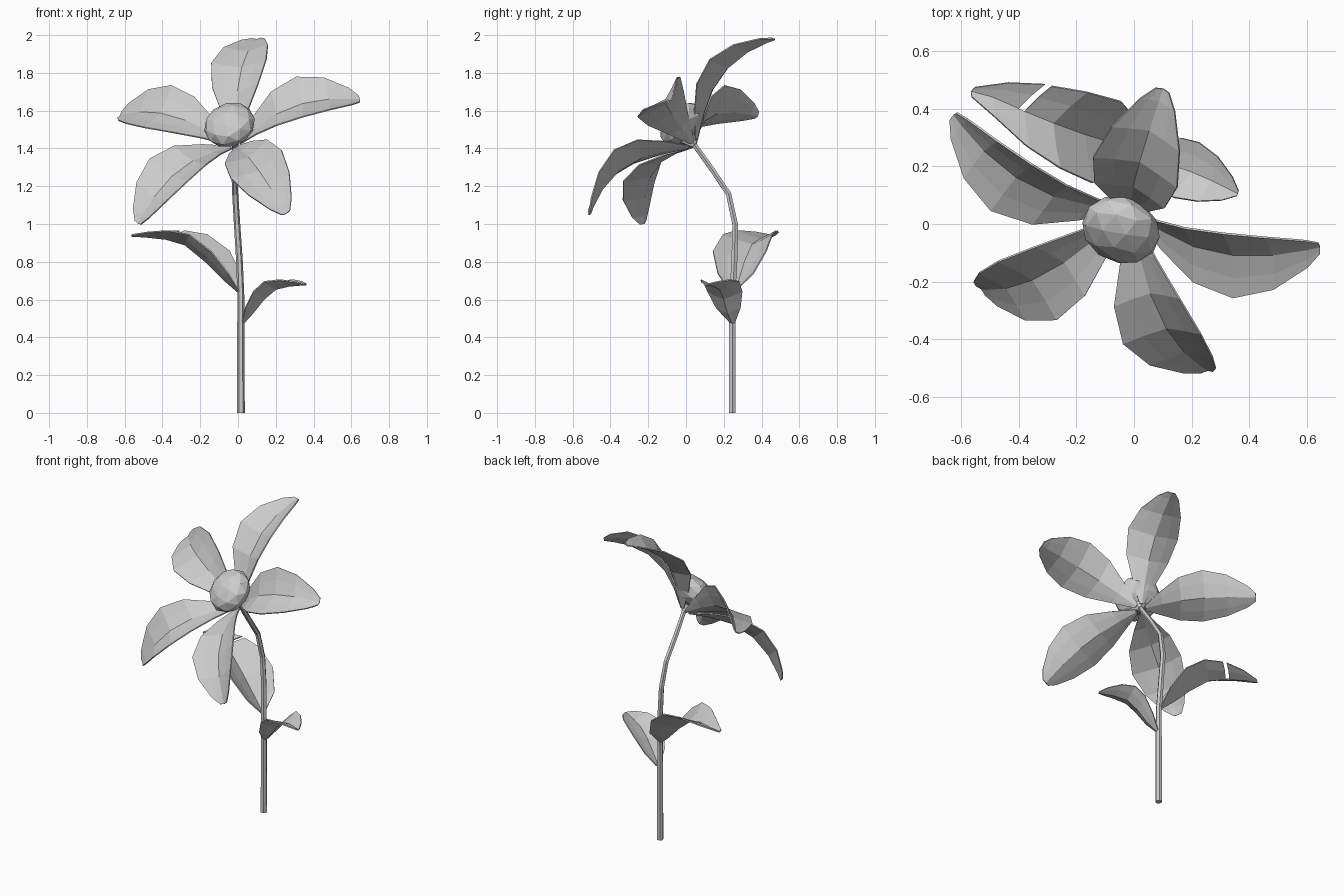
import bpy, bmesh, math
from mathutils import Vector, Matrix

if "Cube" in bpy.data.objects:
    bpy.data.objects.remove(bpy.data.objects["Cube"])

GREY = (0.6, 0.6, 0.6, 1)
mat = bpy.data.materials.new("plain grey")
mat.use_nodes = True
mat.diffuse_color = GREY
mat.node_tree.nodes["Principled BSDF"].inputs["Base Color"].default_value = GREY


def add_mesh(name, bm):
    mesh = bpy.data.meshes.new(name)
    bm.to_mesh(mesh)
    bm.free()
    mesh.materials.append(mat)
    obj = bpy.data.objects.new(name, mesh)
    bpy.context.collection.objects.link(obj)
    return obj


def blade(name, rows, side, up, back, cup, tear=None):
    """Cupped blade: rows of (rib point, half width), edges lifted along up and swept along back."""
    bm = bmesh.new()
    columns = (-1, -0.55, 0, 0.55, 1)
    grid = []
    for p, w in rows:
        p = Vector(p)
        grid.append([bm.verts.new(p + side * w * s + (up * cup + back) * w * abs(s) ** 1.2)
                     for s in columns])
    for i in range(len(rows) - 1):
        for j in range(len(columns) - 1):
            if i == tear and j >= 2:
                continue
            a, b = grid[i], grid[i + 1]
            bm.faces.new((a[j], b[j], b[j + 1], a[j + 1]))
    bmesh.ops.recalc_face_normals(bm, faces=bm.faces)
    obj = add_mesh(name, bm)
    solid = obj.modifiers.new("thickness", "SOLIDIFY")
    solid.thickness = 0.007
    solid.offset = 0
    return obj


# Flower head frame: axis faces forward and up
hub = Vector((-0.03, 0.008, 1.452))
axis = Vector((-0.29, -0.68, 0.67)).normalized()
first = Vector((0.216, 0.635, 0.743))
first = (first - axis * first.dot(axis)).normalized()

# Five equal petals: radius, height along axis, half width
petal_profile = [(0.03, -0.045, 0.015), (0.14, 0.02, 0.07), (0.27, 0.075, 0.13),
                 (0.42, 0.093, 0.155), (0.56, 0.068, 0.125), (0.67, 0.022, 0.065),
                 (0.71, 0, 0.025)]
for k in range(5):
    turn = Matrix.Rotation(math.radians(2 + 72 * k), 3, axis)
    out = turn @ first
    rows = [(hub + out * r + axis * h, w) for r, h, w in petal_profile]
    blade(f"petal_{k + 1}", rows, axis.cross(out), axis, Vector(), 0.36)

# Faceted flower centre
bm = bmesh.new()
bmesh.ops.create_icosphere(bm, subdivisions=2, radius=0.14)
bmesh.ops.scale(bm, vec=(1, 1, 0.63), verts=bm.verts)
tilt = axis.to_track_quat("Z", "Y").to_matrix().to_4x4()
bmesh.ops.transform(bm, verts=bm.verts,
                    matrix=Matrix.Translation((-0.045, -0.02, 1.525)) @ tilt)
add_mesh("flower_centre", bm)

# Small cone joining stem and petals
bm = bmesh.new()
bmesh.ops.create_cone(bm, cap_ends=True, segments=6, radius1=0.018, radius2=0.06, depth=0.07)
bmesh.ops.transform(bm, verts=bm.verts,
                    matrix=Matrix.Translation(hub - axis * 0.02) @ tilt)
add_mesh("flower_base", bm)

# Bent six-sided stem
path = [(0.015, 0.245, 0), (0.015, 0.245, 0.62), (0.008, 0.256, 0.8), (-0.005, 0.26, 1.0),
        (-0.015, 0.225, 1.16), (-0.02, 0.13, 1.3), (-0.017, 0.04, 1.425)]
curve = bpy.data.curves.new("stem", "CURVE")
curve.dimensions = "3D"
curve.bevel_depth = 0.021
curve.bevel_resolution = 1
curve.use_fill_caps = True
spline = curve.splines.new("POLY")
spline.points.add(len(path) - 1)
for point, p in zip(spline.points, path):
    point.co = (*p, 1)
    point.radius = 1 - 0.2 * p[2]
spline.use_smooth = False
curve.materials.append(mat)
bpy.context.collection.objects.link(bpy.data.objects.new("stem", curve))

# Large torn leaf on the right
heading = Vector((-0.94, 0.33, 0))
blade("large_leaf",
      [((0, 0.25, 0.64), 0.015), ((-0.07, 0.28, 0.70), 0.1), ((-0.17, 0.31, 0.80), 0.15),
       ((-0.28, 0.35, 0.89), 0.14), ((-0.38, 0.39, 0.92), 0.115), ((-0.4, 0.4, 0.922), 0.11),
       ((-0.49, 0.44, 0.932), 0.065), ((-0.565, 0.46, 0.936), 0.018)],
      Vector((0.33, 0.94, 0)), Vector((0.2, -0.07, 0.95)), heading * -0.45, 0.4, tear=4)

# Small leaf on the left
heading = Vector((0.91, -0.41, 0))
blade("small_leaf",
      [((0.03, 0.245, 0.475), 0.015), ((0.08, 0.22, 0.53), 0.07), ((0.14, 0.2, 0.605), 0.1),
       ((0.2, 0.18, 0.655), 0.105), ((0.27, 0.15, 0.672), 0.085), ((0.33, 0.12, 0.677), 0.045),
       ((0.36, 0.105, 0.678), 0.01)],
      Vector((0.41, 0.91, 0)), Vector((-0.2, 0.07, 0.95)), heading * -0.1, 0.4)
